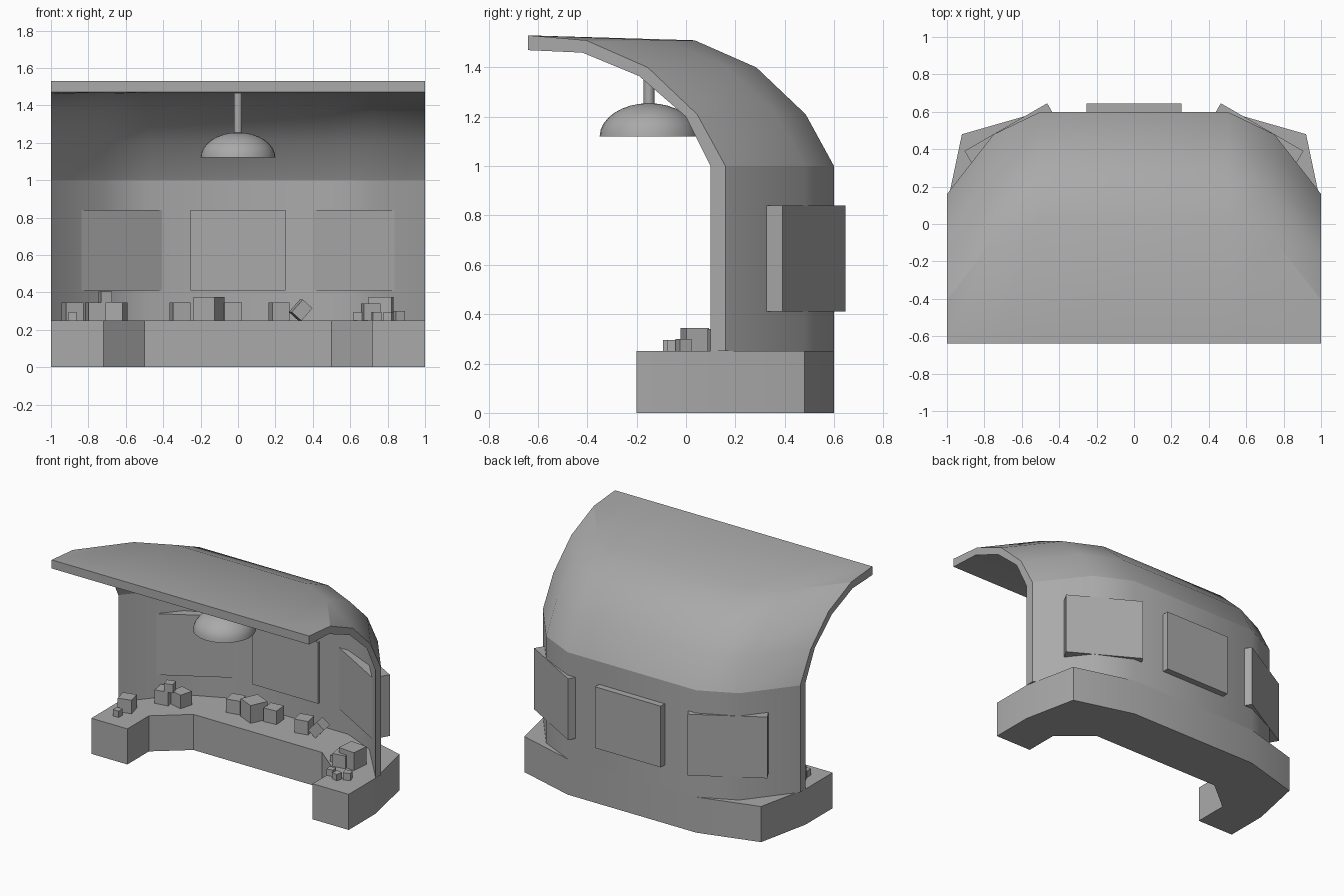
import bpy, bmesh, math
from mathutils import Matrix, Vector

if "Cube" in bpy.data.objects:
    bpy.data.objects.remove(bpy.data.objects["Cube"])

grey = bpy.data.materials.new("plain_grey")
grey.use_nodes = True
grey.diffuse_color = (0.4, 0.4, 0.4, 1)
grey.node_tree.nodes["Principled BSDF"].inputs["Base Color"].default_value = (0.4, 0.4, 0.4, 1)


def finish(name, bm, smooth=False):
    bmesh.ops.recalc_face_normals(bm, faces=bm.faces)
    mesh = bpy.data.meshes.new(name)
    bm.to_mesh(mesh)
    bm.free()
    mesh.materials.append(grey)
    obj = bpy.data.objects.new(name, mesh)
    bpy.context.collection.objects.link(obj)
    if smooth:
        bpy.ops.object.select_all(action='DESELECT')
        obj.select_set(True)
        bpy.context.view_layer.objects.active = obj
        bpy.ops.object.shade_smooth_by_angle(angle=math.radians(32))
    return obj


def mirrored(points):
    """Complete a right-hand outline with its reflection in x."""
    return points + [(-x, y) for x, y in reversed(points)]


def box(name, size, centre, turn=0, tilt=0):
    bm = bmesh.new()
    matrix = (Matrix.Translation(centre) @ Matrix.Rotation(math.radians(turn), 4, 'Z')
              @ Matrix.Rotation(math.radians(tilt), 4, 'Y') @ Matrix.Diagonal((*size, 1)))
    bmesh.ops.create_cube(bm, size=1, matrix=matrix)
    return finish(name, bm)


def shell(name, outer_plan, inner_plan, outer_steps, inner_steps, front=None):
    """Sweep a thick bent wall: each step is (backward shift, height)."""
    bm = bmesh.new()
    n = len(outer_steps)

    def column(point, steps):
        x, y = point
        verts = []
        for i, (shift, z) in enumerate(steps):
            yy = front if front is not None and i == n - 1 else y + shift
            verts.append(bm.verts.new((x, yy, z)))
        return verts

    rings = [column(o, outer_steps) + column(i, inner_steps)[::-1]
             for o, i in zip(outer_plan, inner_plan)]
    m = 2 * n
    for a, b in zip(rings, rings[1:]):
        for k in range(m):
            bm.faces.new((a[k], a[(k + 1) % m], b[(k + 1) % m], b[k]))
    for ring in (rings[0], rings[-1]):
        for k in range(n - 1):
            bm.faces.new((ring[k], ring[k + 1], ring[m - 2 - k], ring[m - 1 - k]))
    return finish(name, bm, True)


# Counter base: horseshoe plan pulled up
outer = [(1, -0.2), (1, 0.1), (0.92, 0.48), (0.5, 0.6)]
inner = [(0.72, -0.2), (0.72, 0.04), (0.5, 0.22)]
outline = mirrored(outer) + mirrored(inner)[::-1]
bm = bmesh.new()
floor = bm.faces.new([bm.verts.new((x, y, 0)) for x, y in outline])
raised = bmesh.ops.extrude_face_region(bm, geom=[floor])["geom"]
bmesh.ops.translate(bm, vec=(0, 0, 0.25),
                    verts=[v for v in raised if isinstance(v, bmesh.types.BMVert)])
finish("counter_base", bm, True)

# Back wall and the canopy that curls forward from it
plan_out = mirrored([(1, 0.16), (0.75, 0.48), (0.5, 0.6)])
plan_in = mirrored([(1, 0.1), (0.72, 0.43), (0.48, 0.54)])
shell("back_wall", plan_out, plan_in, [(0, 0.25), (0, 1)], [(0, 0.25), (0, 1)])
shell("canopy", plan_out, plan_in,
      [(0, 1), (-0.115, 1.21), (-0.315, 1.4), (-0.565, 1.51), (0, 1.53)],
      [(0, 1), (-0.1, 1.2), (-0.29, 1.365), (-0.52, 1.46), (0, 1.47)], front=-0.64)

# Window panels set through the wall
panel = (0.51, 0.12, 0.43)
box("window_centre", panel, (0, 0.585, 0.625))
for side, label in ((1, "left"), (-1, "right")):
    box("window_" + label, panel, (side * 0.655, 0.466, 0.625), turn=-30 * side)

# Hanging lamp: half dome on a rod
bm = bmesh.new()
bmesh.ops.create_uvsphere(bm, u_segments=32, v_segments=16, radius=1,
                          matrix=Matrix.Translation((0, -0.15, 1.12)) @ Matrix.Diagonal((0.2, 0.2, 0.135, 1)))
cut = bmesh.ops.bisect_plane(bm, geom=bm.verts[:] + bm.edges[:] + bm.faces[:], dist=0.0001,
                             plane_co=Vector((0, 0, 1.12)), plane_no=Vector((0, 0, 1)), clear_inner=True)
bmesh.ops.holes_fill(bm, edges=[e for e in bm.edges if e.is_boundary])
finish("lamp_shade", bm, True)
bm = bmesh.new()
bmesh.ops.create_cone(bm, cap_ends=True, segments=16, radius1=0.022, radius2=0.022, depth=0.24,
                      matrix=Matrix.Translation((0, -0.15, 1.36)))
finish("lamp_rod", bm, True)

# Goods on the counter: x, y, size, turn
goods = [
    (-0.885, 0.035, 0.095, 15), (-0.885, -0.07, 0.045, 0),
    (-0.76, 0.27, 0.095, 10), (-0.65, 0.3, 0.095, -15),
    (-0.31, 0.42, 0.095, 12), (-0.155, 0.4, 0.125, -25), (-0.03, 0.44, 0.095, 5),
    (0.22, 0.42, 0.095, 12),
    (0.71, 0.14, 0.09, 10), (0.765, 0.18, 0.125, -5),
    (0.64, 0.16, 0.045, 0), (0.74, -0.02, 0.045, 10),
    (0.805, -0.05, 0.045, -15), (0.86, -0.01, 0.05, 20),
]
for number, (x, y, size, turn) in enumerate(goods, 1):
    box(f"goods_box_{number}", (size,) * 3, (x, y, 0.25 + size / 2), turn)
box("goods_box_stacked", (0.06,) * 3, (-0.71, 0.26, 0.375), turn=15)
box("goods_box_leaning", (0.07, 0.09, 0.09), (0.335, 0.42, 0.305), turn=10, tilt=42)
